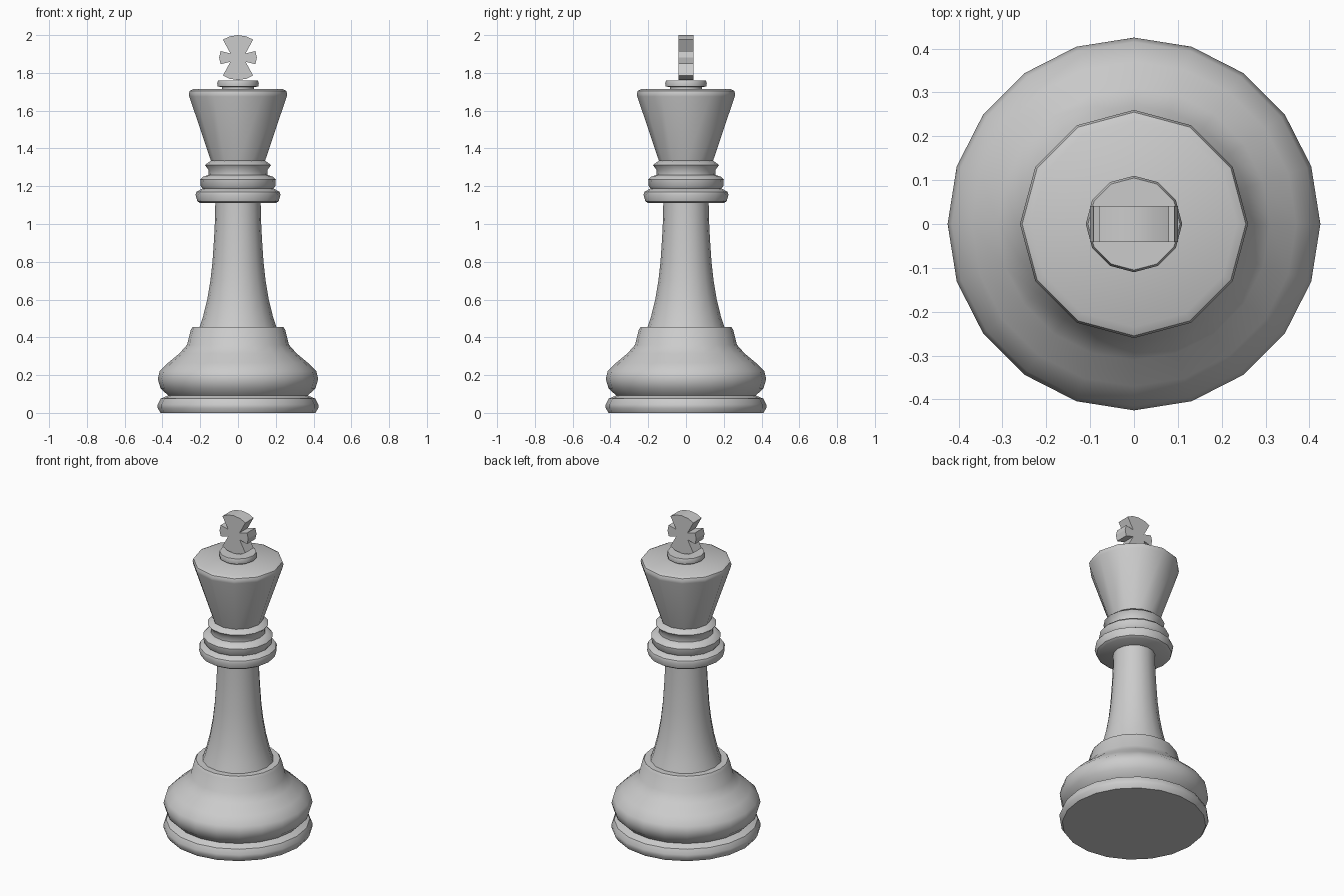
import bpy, bmesh, math

if "Cube" in bpy.data.objects:
    bpy.data.objects.remove(bpy.data.objects["Cube"])


def finish(name, bm, smooth_angle=None):
    bmesh.ops.recalc_face_normals(bm, faces=bm.faces)
    mesh = bpy.data.meshes.new(name)
    bm.to_mesh(mesh)
    bm.free()
    obj = bpy.data.objects.new(name, mesh)
    bpy.context.collection.objects.link(obj)
    if smooth_angle:
        bpy.ops.object.select_all(action='DESELECT')
        obj.select_set(True)
        bpy.context.view_layer.objects.active = obj
        bpy.ops.object.shade_smooth_by_angle(angle=math.radians(smooth_angle))
    return obj


def lathe(name, profile, sides):
    """Turn (radius, z) points around z, capping both ends."""
    bm = bmesh.new()
    rings = []
    for r, z in profile:
        rings.append([bm.verts.new((r * math.cos(math.tau * i / sides),
                                    r * math.sin(math.tau * i / sides), z))
                      for i in range(sides)])
    for a, b in zip(rings, rings[1:]):
        for i in range(sides):
            j = (i + 1) % sides
            bm.faces.new((a[i], a[j], b[j], b[i]))
    bm.faces.new(rings[0])
    bm.faces.new(rings[-1])
    return finish(name, bm, 40)


# Wide foot: bottom ring, groove, bulging body and stepped shoulder
lathe("base", [(0.41, 0), (0.425, 0.025), (0.425, 0.045), (0.41, 0.075),
               (0.37, 0.092), (0.375, 0.097), (0.41, 0.13), (0.425, 0.18),
               (0.415, 0.22), (0.37, 0.265), (0.31, 0.315), (0.27, 0.36),
               (0.25, 0.44), (0.24, 0.455)], 20)

# Flared column
lathe("stem", [(0.205, 0.45), (0.185, 0.51), (0.163, 0.60), (0.146, 0.70),
               (0.135, 0.80), (0.127, 0.92), (0.122, 1.02), (0.12, 1.12)], 16)

# Three stacked collars
lathe("lower_collar", [(0.20, 1.11), (0.215, 1.12), (0.225, 1.155),
                       (0.22, 1.17), (0.185, 1.19)], 16)
lathe("middle_collar", [(0.185, 1.185), (0.197, 1.20), (0.20, 1.235),
                        (0.185, 1.25), (0.155, 1.26)], 16)
lathe("upper_collar", [(0.157, 1.255), (0.155, 1.285), (0.175, 1.312),
                       (0.145, 1.335)], 16)

# Tapered head with a softened rim
lathe("head", [(0.14, 1.325), (0.258, 1.675), (0.26, 1.69), (0.255, 1.705),
               (0.235, 1.715)], 12)

# Small stepped plinth under the cross
lathe("plinth", [(0.085, 1.71), (0.085, 1.725), (0.108, 1.728),
                 (0.11, 1.745), (0.105, 1.76)], 12)

# Flared cross: one quarter outline, mirrored into the other three
quarter = [(0.10, 0), (0.092, 0.035), (0.04, 0.022), (0.08, 0.095),
           (0.045, 0.112), (0, 0.119)]
half = quarter + [(-x, z) for x, z in reversed(quarter[:-1])]
outline = half + [(x, -z) for x, z in reversed(half[1:-1])]
bm = bmesh.new()
face = bm.faces.new([bm.verts.new((x, -0.041, z + 1.881)) for x, z in outline])
side = bmesh.ops.extrude_face_region(bm, geom=[face], use_keep_orig=True)
bmesh.ops.translate(bm, vec=(0, 0.082, 0),
                    verts=[v for v in side["geom"] if isinstance(v, bmesh.types.BMVert)])
finish("cross", bm, 25)
